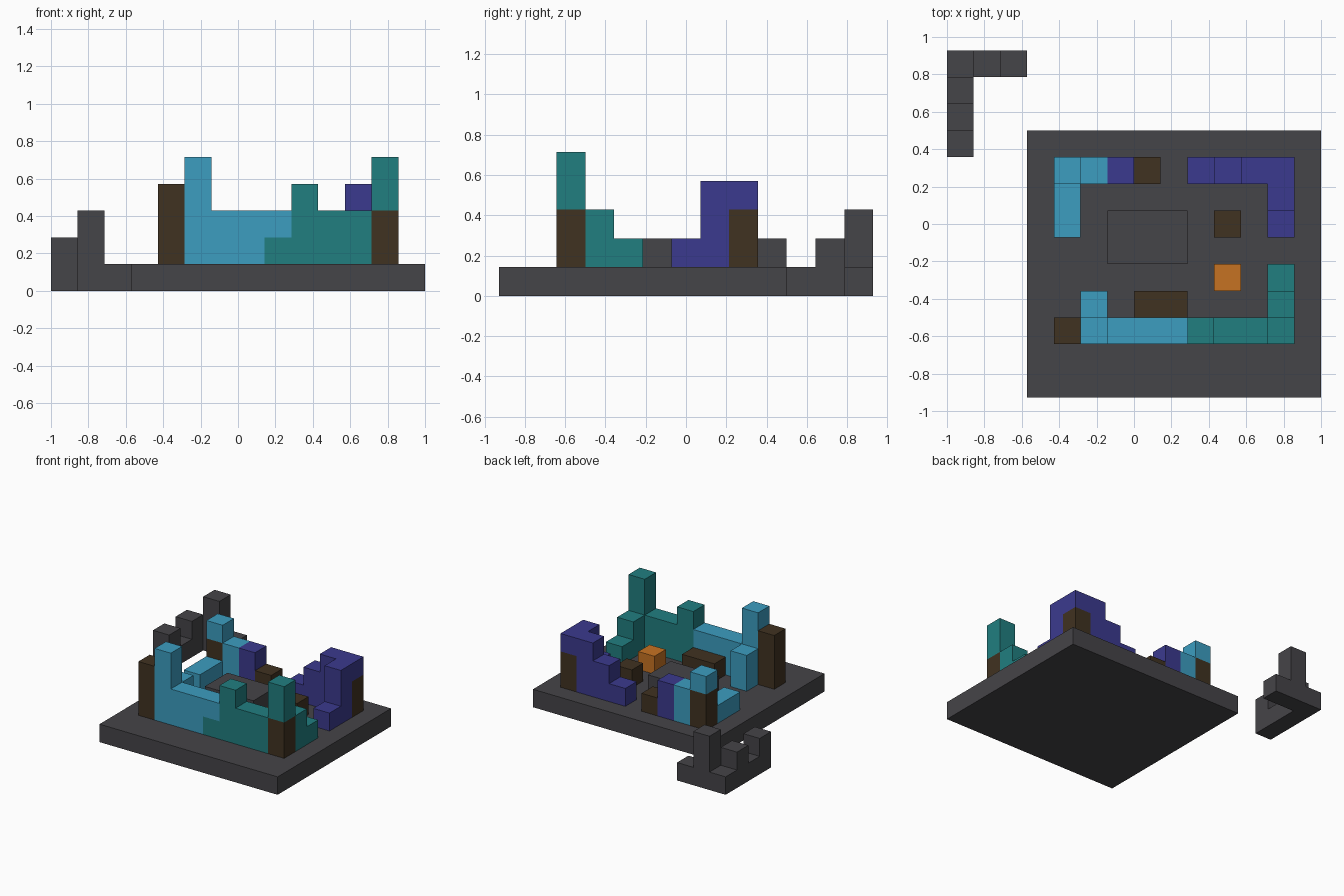
import bpy
import bmesh
from mathutils import Vector

cube = bpy.data.objects.get("Cube")
if cube:
    bpy.data.objects.remove(cube)

CELL = 1 / 7
ORIGIN = Vector((-1, -6.5 * CELL, 0))   # corner of the cell grid


def material(name, rgb):
    mat = bpy.data.materials.new(name)
    mat.use_nodes = True
    mat.diffuse_color = (*rgb, 1)
    mat.node_tree.nodes["Principled BSDF"].inputs["Base Color"].default_value = (*rgb, 1)
    return mat


grey = material("charcoal grey", (0.060, 0.058, 0.065))
sky = material("sky blue", (0.045, 0.337, 0.527))
teal = material("teal", (0.015, 0.209, 0.216))
violet = material("violet", (0.044, 0.042, 0.271))
brown = material("dark brown", (0.051, 0.032, 0.015))
orange = material("orange", (0.565, 0.171, 0.016))


def block(x, y, z, w=1, d=1, h=1):
    """Set of grid cells filling a box: corner, then width, depth, height."""
    return {(x + i, y + j, z + k) for i in range(w) for j in range(d) for k in range(h)}


def part(name, mat, *blocks):
    """Join blocks into one closed mesh made of their outer faces only."""
    cells = set().union(*blocks)
    bm = bmesh.new()
    for cell in cells:
        centre = Vector(cell) + Vector((0.5, 0.5, 0.5))
        for axis in range(3):
            for sign in (-1, 1):
                n = Vector((0, 0, 0))
                n[axis] = sign
                if tuple(int(c) for c in Vector(cell) + n) in cells:
                    continue
                u = Vector((n.y, n.z, n.x))
                v = n.cross(u)
                corners = [centre + (n + a * u + b * v) / 2
                           for a, b in ((-1, -1), (1, -1), (1, 1), (-1, 1))]
                bm.faces.new([bm.verts.new(ORIGIN + c * CELL) for c in corners])
    bmesh.ops.remove_doubles(bm, verts=bm.verts[:], dist=0.001)
    bmesh.ops.dissolve_limit(bm, angle_limit=0.01, verts=bm.verts[:], edges=bm.edges[:])
    bmesh.ops.recalc_face_normals(bm, faces=bm.faces[:])
    mesh = bpy.data.meshes.new(name)
    bm.to_mesh(mesh)
    bm.free()
    mesh.materials.append(mat)
    bpy.context.collection.objects.link(bpy.data.objects.new(name, mesh))


# Ground slab and low platform in the courtyard
part("ground_slab", grey, block(3, 0, 0, 11, 10))
part("courtyard_platform", grey, block(6, 5, 1, 3, 2))

# Detached ruin behind the slab
part("detached_ruin", grey, block(0, 9, 0, 1, 4), block(1, 12, 0, 2),
     block(0, 9, 1), block(0, 11, 1), block(1, 12, 1, h=2))

# Front wall: brown end post, blue half with tower and buttress, teal half
part("front_end_post", brown, block(4, 2, 1, h=3))
part("front_wall_blue", sky, block(5, 2, 1, h=4), block(5, 3, 1, h=2),
     block(6, 2, 1, 2, 1, 2), block(8, 2, 2))
part("front_wall_teal", teal, block(8, 2, 1), block(9, 2, 1, h=3),
     block(10, 2, 1, 2, 1, 2), block(12, 2, 3, h=2),
     block(12, 3, 1, h=2), block(12, 4, 1))
part("front_corner_post", brown, block(12, 2, 1, h=2))
part("front_bench", brown, block(7, 3, 1, 2))

# Back left corner: stepped violet wall around a brown post
part("back_left_wall", violet, block(9, 8, 1), block(10, 8, 1, h=2),
     block(11, 8, 1, h=3), block(12, 8, 3), block(12, 7, 1, h=3), block(12, 6, 1))
part("back_left_post", brown, block(12, 8, 1, h=2))

# Back right corner: blue wall around a brown post, violet and brown ends
part("back_right_wall", sky, block(4, 6, 1, 1, 2), block(4, 8, 3), block(5, 8, 1, h=2))
part("back_right_post", brown, block(4, 8, 1, h=2))
part("back_violet_pillar", violet, block(6, 8, 1, h=2))
part("back_brown_stub", brown, block(7, 8, 1))

# Loose cubes in the courtyard
part("brown_cube", brown, block(10, 6, 1))
part("orange_cube", orange, block(10, 4, 1))
